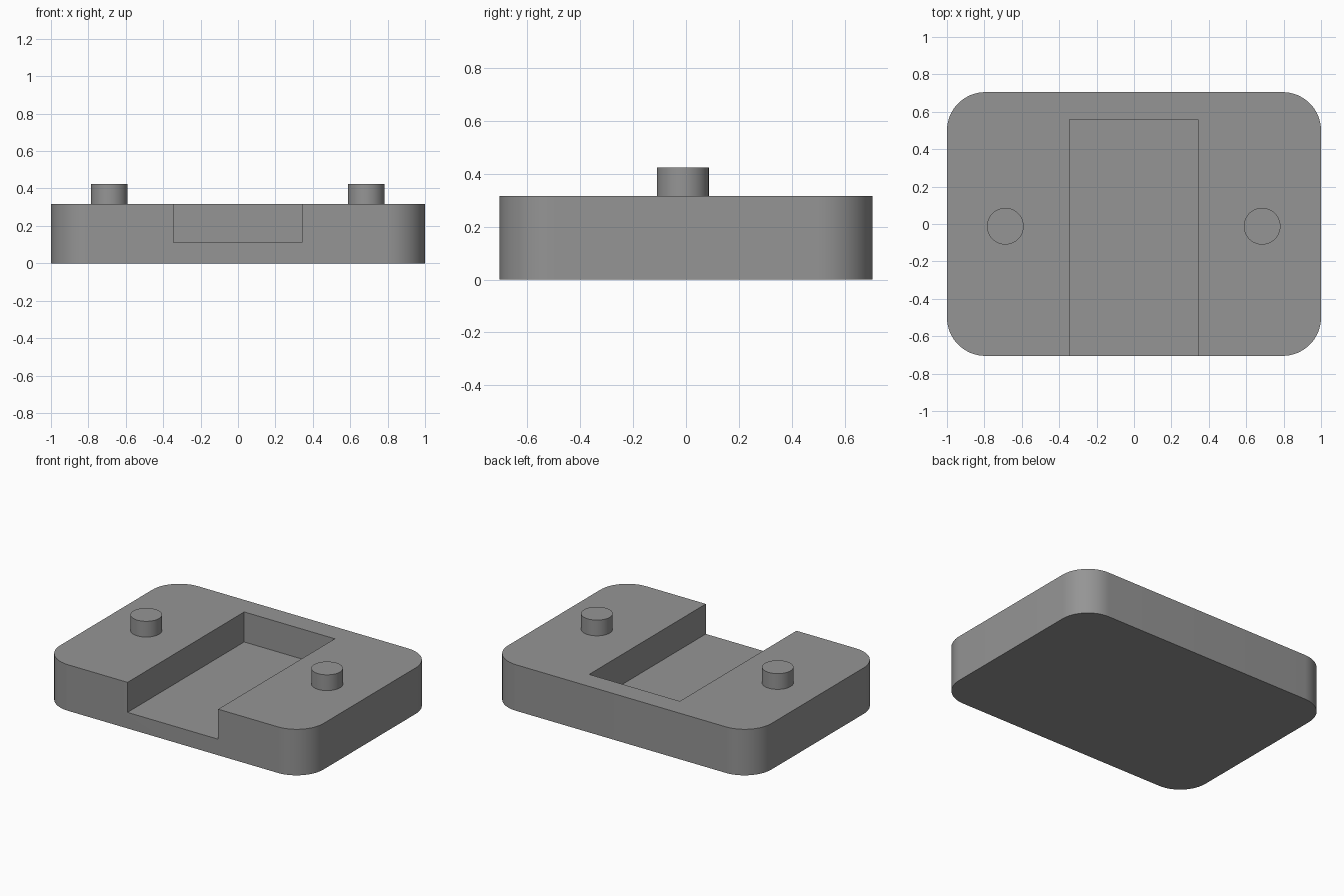
import bpy, bmesh, math

if "Cube" in bpy.data.objects:
    bpy.data.objects.remove(bpy.data.objects["Cube"])

grey = bpy.data.materials.new("mid_grey")
grey.diffuse_color = (0.3, 0.3, 0.3, 1)
grey.use_nodes = True
grey.node_tree.nodes["Principled BSDF"].inputs["Base Color"].default_value = grey.diffuse_color


def prism(name, outline, z0, z1):
    """Extrude a closed outline between two heights."""
    bm = bmesh.new()
    face = bm.faces.new([bm.verts.new((x, y, z0)) for x, y in outline])
    top = bmesh.ops.extrude_face_region(bm, geom=[face])["geom"]
    bmesh.ops.translate(bm, vec=(0, 0, z1 - z0),
                        verts=[v for v in top if isinstance(v, bmesh.types.BMVert)])
    bmesh.ops.recalc_face_normals(bm, faces=bm.faces)
    mesh = bpy.data.meshes.new(name)
    bm.to_mesh(mesh)
    bm.free()
    mesh.materials.append(grey)
    obj = bpy.data.objects.new(name, mesh)
    bpy.context.collection.objects.link(obj)
    return obj


def arc(cx, cy, r, start, sweep, steps):
    return [(cx + r * math.cos(math.radians(start + sweep * i / steps)),
             cy + r * math.sin(math.radians(start + sweep * i / steps)))
            for i in range(steps + 1)]


def smooth(obj):
    bpy.ops.object.select_all(action='DESELECT')
    obj.select_set(True)
    bpy.context.view_layer.objects.active = obj
    bpy.ops.object.shade_smooth_by_angle(angle=math.radians(30))


# Rounded block
W, D, R, H = 1.0, 0.705, 0.205, 0.316
outline = []
for sx, sy, start in ((1, 1, 0), (-1, 1, 90), (-1, -1, 180), (1, -1, 270)):
    outline += arc(sx * (W - R), sy * (D - R), R, start, 90, 16)
block = prism("block", outline, 0, H)

# Slot open at the front and top
cutter = prism("slot_cutter", [(-0.345, -0.9), (0.343, -0.9), (0.343, 0.56), (-0.345, 0.56)],
               0.11, 0.6)
cutter.hide_render = True
cut = block.modifiers.new("slot", 'BOOLEAN')
cut.operation = 'DIFFERENCE'
cut.solver = 'EXACT'
cut.object = cutter
bpy.context.view_layer.objects.active = block
bpy.ops.object.modifier_apply(modifier="slot")
bpy.data.objects.remove(cutter)
smooth(block)

# Locating pins
for side, x in (("left", -0.688), ("right", 0.685)):
    smooth(prism(side + "_pin", arc(x, -0.012, 0.098, 0, 354.375, 63), H - 0.01, 0.424))
